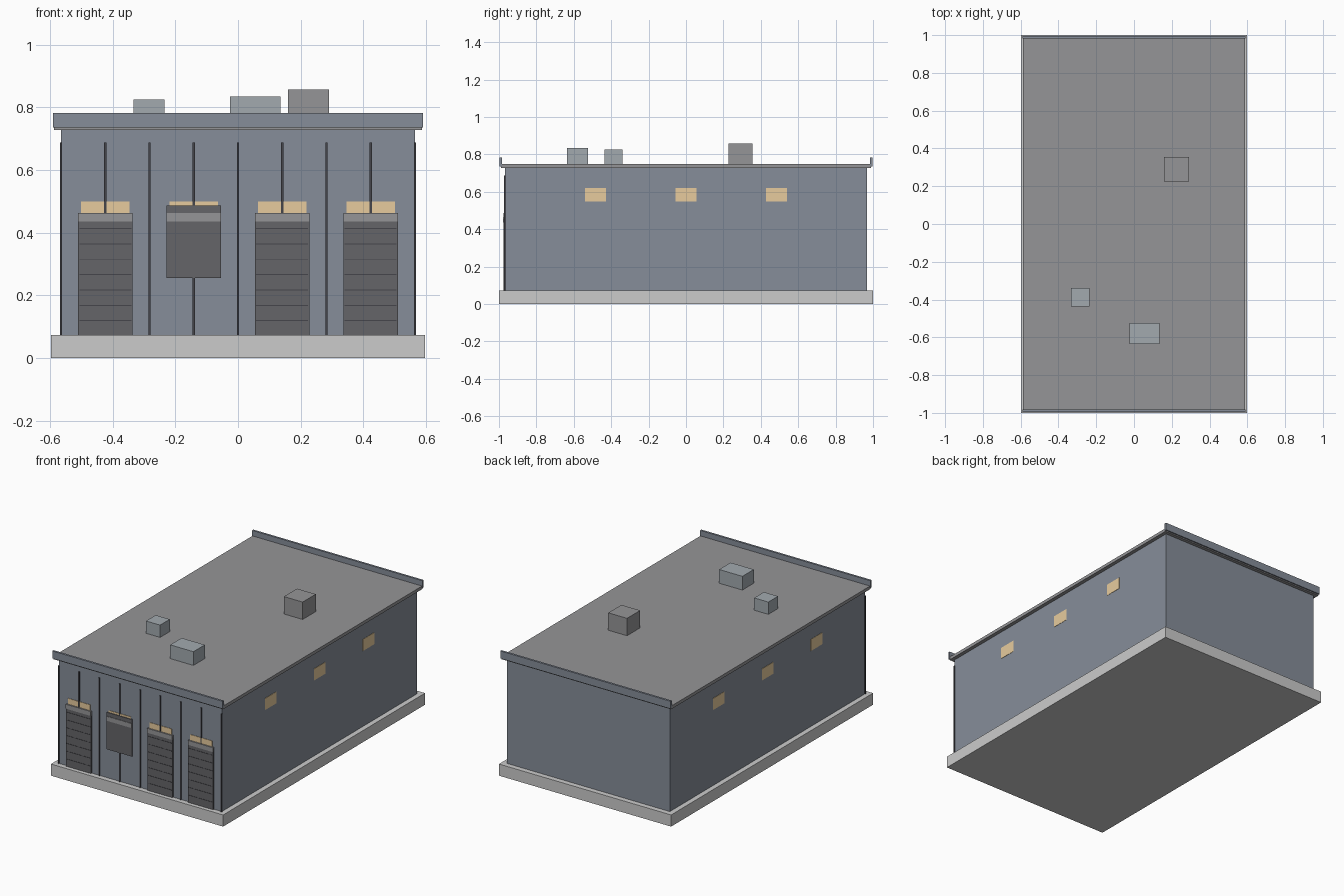
import bpy, bmesh
from mathutils import Matrix, Vector

if "Cube" in bpy.data.objects:
    bpy.data.objects.remove(bpy.data.objects["Cube"])


def material(name, r, g, b):
    m = bpy.data.materials.new(name)
    m.diffuse_color = (r, g, b, 1)
    m.use_nodes = True
    m.node_tree.nodes["Principled BSDF"].inputs["Base Color"].default_value = m.diffuse_color
    return m


WALL = material("blue_grey_cladding", 0.24, 0.27, 0.32)
DARK = material("dark_metal", 0.06, 0.06, 0.07)
DOOR = material("door_grey", 0.13, 0.13, 0.14)
ROOF = material("roof_grey", 0.30, 0.30, 0.31)
UNIT = material("pale_blue_metal", 0.36, 0.40, 0.43)
GLOW = material("amber_glass", 0.80, 0.60, 0.34)


def boxes(name, spans, mat=None):
    """One object made of boxes, each given as (x0, x1, y0, y1, z0, z1)."""
    bm = bmesh.new()
    for x0, x1, y0, y1, z0, z1 in spans:
        centre = Vector((x0 + x1, y0 + y1, z0 + z1)) / 2
        size = (x1 - x0, y1 - y0, z1 - z0, 1)
        bmesh.ops.create_cube(bm, size=1, matrix=Matrix.Translation(centre) @ Matrix.Diagonal(size))
    mesh = bpy.data.meshes.new(name)
    bm.to_mesh(mesh)
    bm.free()
    obj = bpy.data.objects.new(name, mesh)
    bpy.context.collection.objects.link(obj)
    if mat:
        mesh.materials.append(mat)
    return obj


def mirror(obj, axis):
    mod = obj.modifiers.new("mirror", 'MIRROR')
    mod.use_axis = [i == axis for i in range(3)]


FRONT = -0.967   # front wall plane
FLOOR = 0.073    # top of the base slab
BAY = 0.1412     # spacing of the front ribs

# Base, walls and roof
boxes("base_slab", [(-0.597, 0.597, -1, 1, 0, FLOOR)])
boxes("walls", [(-0.565, 0.565, FRONT, -FRONT, FLOOR, 0.728)], WALL)
boxes("roof_slab", [(-0.588, 0.588, -0.988, 0.988, 0.728, 0.748)], ROOF)
mirror(boxes("parapet", [(-0.59, 0.59, -0.996, -0.983, 0.735, 0.782)], WALL), 1)

# Vertical ribs on the front
boxes("front_ribs", [(i * BAY - 0.0035, i * BAY + 0.0035, FRONT - 0.006, FRONT + 0.004, FLOOR, 0.687)
                     for i in range(-4, 5)], DARK)

# Loading doors; the second one is partly raised
for i, bay in enumerate((-3, -1, 1, 3), 1):
    x = bay * BAY
    raised = i == 2
    z0, z1 = (0.255, 0.487) if raised else (FLOOR, 0.455)
    boxes(f"door_panel_{i}", [(x - 0.087, x + 0.087, FRONT - 0.008, FRONT, z0, z1)], DOOR)
    boxes(f"door_header_{i}", [(x - 0.087, x + 0.087, FRONT - 0.011, FRONT, 0.435, 0.463)], ROOF)
    boxes(f"door_window_{i}", [(x - 0.077, x + 0.077, FRONT - 0.003, FRONT, 0.45, 0.499)], GLOW)
    if not raised:
        boxes(f"door_slats_{i}", [(x - 0.083, x + 0.083, FRONT - 0.0095, FRONT, z - 0.0015, z + 0.0015)
                                  for z in (0.119 + 0.049 * k for k in range(7))], DARK)

# Side windows on both long walls
mirror(boxes("side_windows", [(0.56, 0.567, y - 0.056, y + 0.056, 0.547, 0.62)
                              for y in (-0.484, 0.0, 0.484)], GLOW), 0)

# Roof equipment
boxes("small_roof_unit", [(-0.333, -0.235, -0.436, -0.34, 0.748, 0.825)], UNIT)
boxes("wide_roof_unit", [(-0.025, 0.136, -0.636, -0.523, 0.748, 0.834)], UNIT)
boxes("roof_access_box", [(0.16, 0.29, 0.226, 0.356, 0.748, 0.857)], ROOF)
